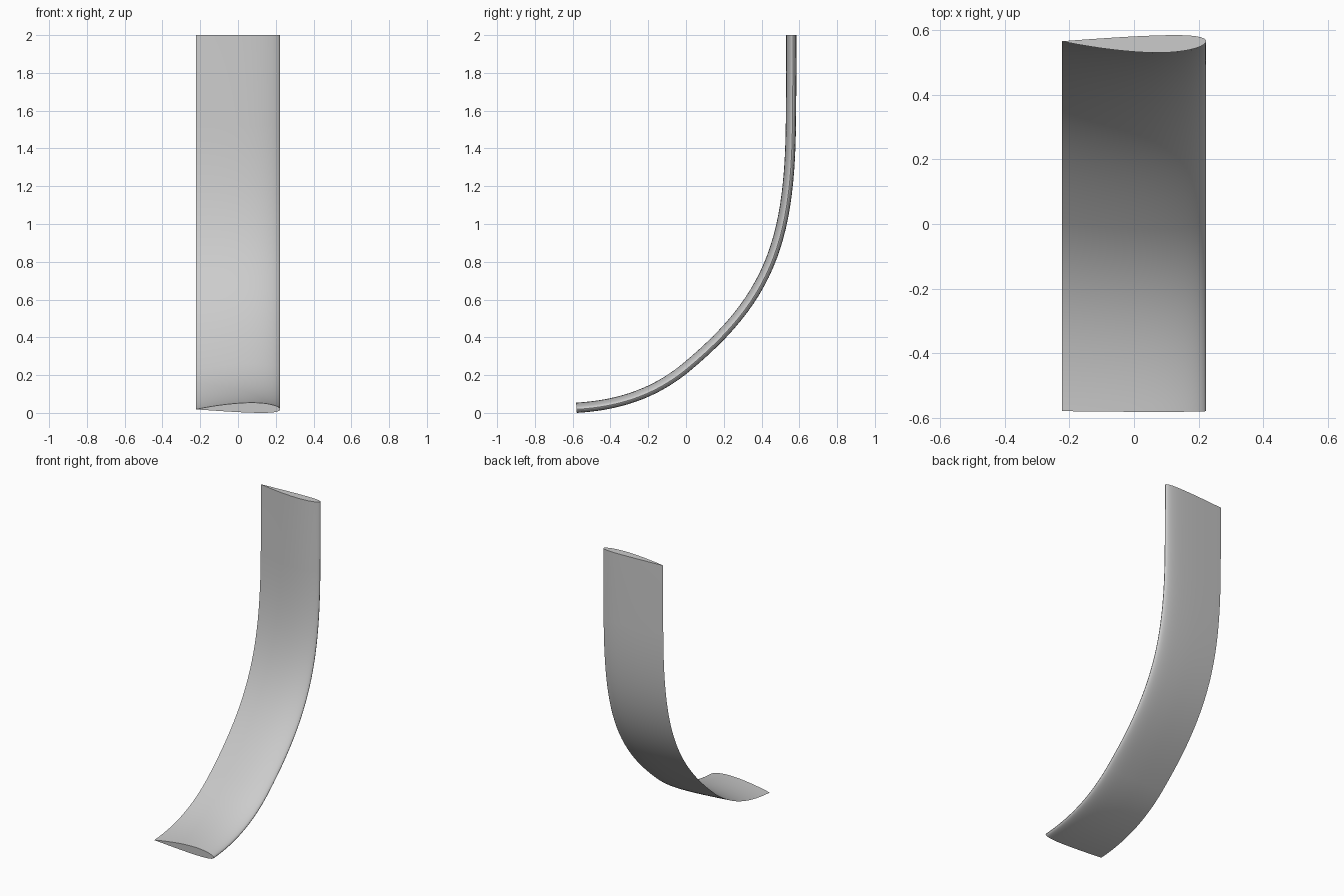
import bpy, bmesh, math
from mathutils import Vector
from mathutils.geometry import interpolate_bezier

cube = bpy.data.objects.get("Cube")
if cube:
    bpy.data.objects.remove(cube)

CHORD, LEAD_X = 0.447, 0.2235
THICK, CAMBER, CAMBER_POS = 0.12, 0.02, 0.4
STEPS = 24


def foil_point(t, side):
    """Cambered wing section: distance t behind the nose, side +1 or -1."""
    half = 5 * THICK * (0.2969 * math.sqrt(t) - 0.126 * t - 0.3516 * t**2
                        + 0.2843 * t**3 - 0.1036 * t**4)
    p = CAMBER_POS
    d = p if t < p else 1 - p
    camber = CAMBER * (1 - ((t - p) / d) ** 2)
    return LEAD_X - CHORD * t, CHORD * (camber + side * half) - 0.008


# Cross-section, tail to nose over the upper side and back underneath
spacing = [(1 - math.cos(math.pi * i / STEPS)) / 2 for i in range(STEPS + 1)]
section = [foil_point(t, 1) for t in reversed(spacing)]
section += [foil_point(t, -1) for t in spacing[1:-1]]

# Side path (y, z): shallow foot, sweeping bend, upright top
knots = [((-0.58, 0.027), (-0.36, 0.04), (-0.17, 0.10), (0, 0.24)),
         ((0, 0.24), (0.435, 0.60), (0.545, 0.90), (0.555, 1.50)),
         ((0.555, 1.50), (0.557, 1.67), (0.558, 1.83), (0.558, 2.0))]
path = []
for seg in knots:
    pts = interpolate_bezier(*[Vector((0, y, z)) for y, z in seg], 25)
    path += pts if not path else pts[1:]

# Loft the section along the path
bm = bmesh.new()
rings = []
for i, p in enumerate(path):
    tangent = (path[min(i + 1, len(path) - 1)] - path[max(i - 1, 0)]).normalized()
    if i == len(path) - 1:
        tangent = Vector((0, 0, 1))
    up = Vector((0, -tangent.z, tangent.y))
    rings.append([bm.verts.new(p + up * h + Vector((x, 0, 0))) for x, h in section])
n = len(section)
for a, b in zip(rings, rings[1:]):
    for j in range(n):
        k = (j + 1) % n
        bm.faces.new((a[j], a[k], b[k], b[j]))
bm.faces.new(rings[0])
bm.faces.new(rings[-1])
bmesh.ops.recalc_face_normals(bm, faces=bm.faces)

mesh = bpy.data.meshes.new("curved_blade")
bm.to_mesh(mesh)
bm.free()
blade = bpy.data.objects.new("curved_blade", mesh)
bpy.context.collection.objects.link(blade)

# Plain grey
grey = bpy.data.materials.new("light_grey")
grey.use_nodes = True
colour = (0.6, 0.6, 0.6, 1)
grey.diffuse_color = colour
grey.node_tree.nodes["Principled BSDF"].inputs["Base Color"].default_value = colour
mesh.materials.append(grey)

bpy.context.view_layer.objects.active = blade
blade.select_set(True)
bpy.ops.object.shade_smooth_by_angle(angle=math.radians(40))
